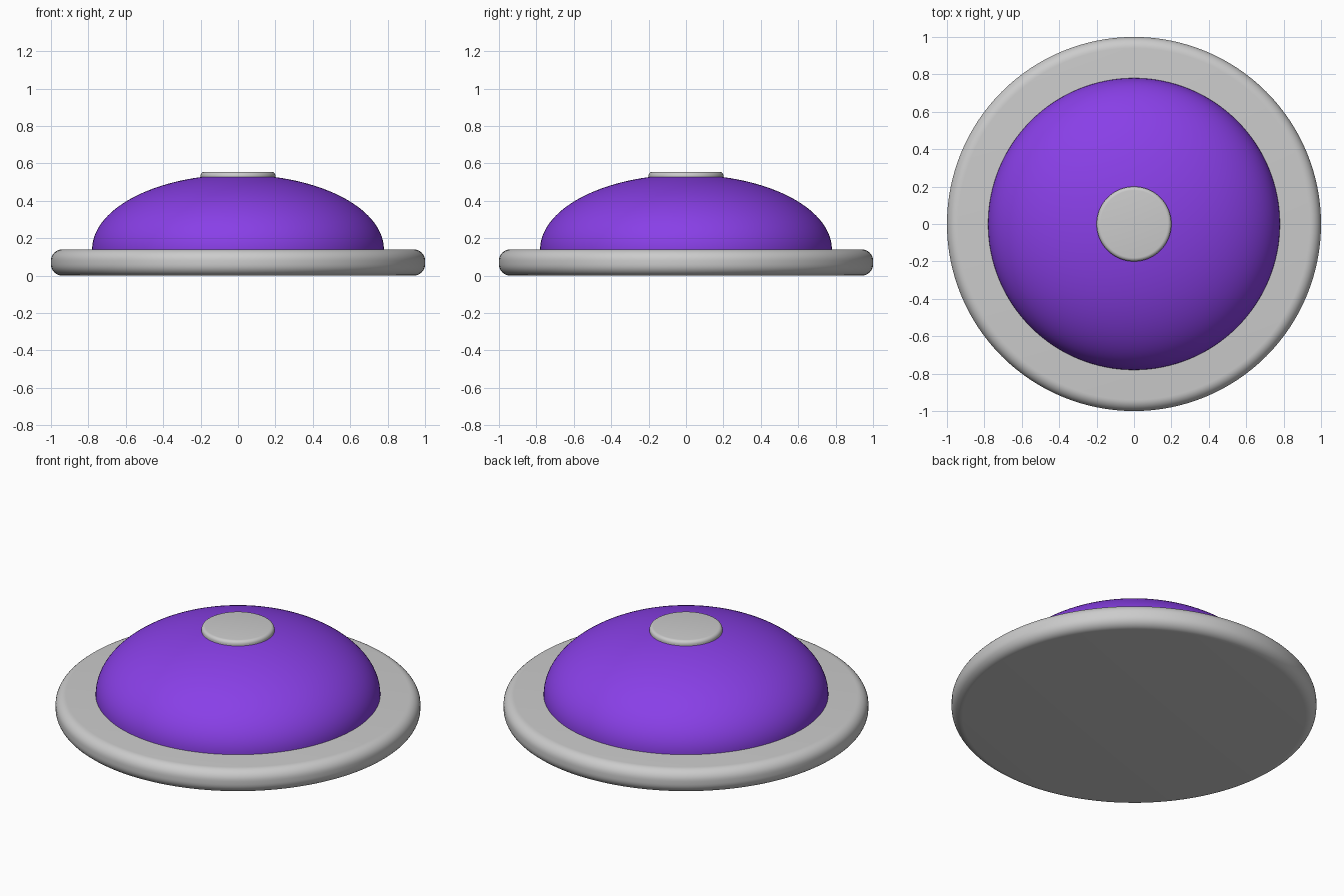
import bpy, bmesh, math

if "Cube" in bpy.data.objects:
    bpy.data.objects.remove(bpy.data.objects["Cube"])

SEGMENTS = 128


def lathe(name, profile, color=None):
    """Spin an (r, z) profile around z; the ends lie on the axis."""
    bm = bmesh.new()
    verts = [bm.verts.new((r, 0, z)) for r, z in profile]
    edges = [bm.edges.new(pair) for pair in zip(verts, verts[1:])]
    bmesh.ops.spin(bm, geom=verts + edges, cent=(0, 0, 0), axis=(0, 0, 1),
                   angle=math.tau, steps=SEGMENTS, use_duplicate=False)
    bmesh.ops.remove_doubles(bm, verts=bm.verts, dist=1e-5)
    bmesh.ops.recalc_face_normals(bm, faces=bm.faces)
    mesh = bpy.data.meshes.new(name)
    bm.to_mesh(mesh)
    bm.free()
    obj = bpy.data.objects.new(name, mesh)
    bpy.context.collection.objects.link(obj)
    if color:
        mat = bpy.data.materials.new(name + "_color")
        mat.diffuse_color = color
        mat.use_nodes = True
        mat.node_tree.nodes["Principled BSDF"].inputs["Base Color"].default_value = mat.diffuse_color
        mesh.materials.append(mat)
    bpy.ops.object.select_all(action='DESELECT')
    obj.select_set(True)
    bpy.context.view_layer.objects.active = obj
    bpy.ops.object.shade_smooth_by_angle(angle=math.radians(30))
    return obj


def arc(r, z, rx, rz, start, end, steps):
    """Elliptical arc in the (r, z) plane, angles in degrees."""
    angles = [math.radians(start + (end - start) * i / steps) for i in range(steps + 1)]
    return [(r + rx * math.cos(a), z + rz * math.sin(a)) for a in angles]


# Wide disc base with rounded rim
R = 0.06
lathe("base_disc", [(0, 0)] + arc(1 - R, R, R, R, -90, 0, 8)
      + arc(1 - R, 0.14 - R, R, R, 0, 90, 8) + [(0, 0.14)])

# Flattened dome
lathe("dome", [(0, 0.13), (0.78, 0.13)] + arc(0, 0.14, 0.78, 0.4, 0, 90, 40),
      (0.25, 0.05, 0.8, 1))

# Small button on top with softened edge
lathe("top_button", [(0, 0.5), (0.2, 0.5)]
      + arc(0.18, 0.535, 0.02, 0.02, 0, 90, 5) + [(0, 0.555)])
